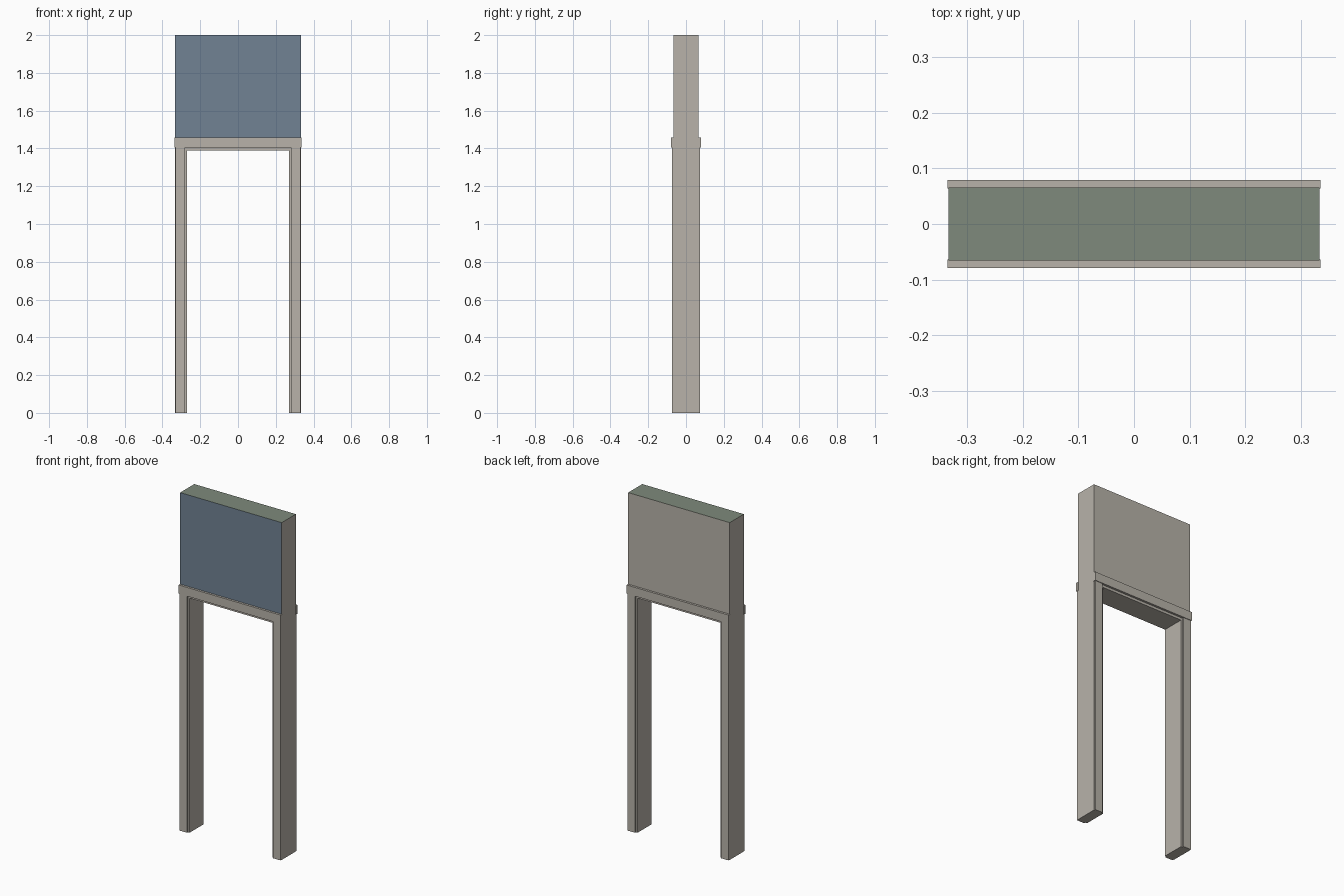
import bpy, bmesh
from mathutils import Vector

cube = bpy.data.objects.get("Cube")
if cube:
    bpy.data.objects.remove(cube, do_unlink=True)


def make_material(name, rgb):
    mat = bpy.data.materials.new(name)
    mat.use_nodes = True
    mat.diffuse_color = (*rgb, 1)
    mat.node_tree.nodes["Principled BSDF"].inputs["Base Color"].default_value = (*rgb, 1)
    return mat


stone = make_material("warm grey", (0.48, 0.45, 0.40))
blue = make_material("slate blue", (0.165, 0.225, 0.295))
green = make_material("sage green", (0.21, 0.255, 0.20))


def extrude_profile(name, points, y0, y1, cut_z=None):
    """Extrude an x-z outline from y0 to y1."""
    bm = bmesh.new()
    face = bm.faces.new([bm.verts.new((x, y0, z)) for x, z in points])
    moved = bmesh.ops.extrude_face_region(bm, geom=[face])["geom"]
    verts = [v for v in moved if isinstance(v, bmesh.types.BMVert)]
    bmesh.ops.translate(bm, verts=verts, vec=(0, y1 - y0, 0))
    if cut_z is not None:
        bmesh.ops.bisect_plane(bm, geom=bm.verts[:] + bm.edges[:] + bm.faces[:],
                               plane_co=Vector((0, 0, cut_z)), plane_no=Vector((0, 0, 1)))
    bmesh.ops.recalc_face_normals(bm, faces=bm.faces[:])
    mesh = bpy.data.meshes.new(name)
    bm.to_mesh(mesh)
    bm.free()
    mesh.materials.append(stone)
    obj = bpy.data.objects.new(name, mesh)
    bpy.context.collection.objects.link(obj)
    return obj


def rectangle(x0, x1, z0, z1):
    return [(x0, z0), (x1, z0), (x1, z1), (x0, z1)]


# Wall with doorway opening
half, opening, head, depth = 0.333, 0.271, 1.39, 0.066
band = 1.43
outline = [(-half, 0), (-opening, 0), (-opening, head), (opening, head),
           (opening, 0), (half, 0), (half, 2), (-half, 2)]
wall = extrude_profile("doorway_wall", outline, -depth, depth, band)
wall.data.materials.append(blue)
wall.data.materials.append(green)
for poly in wall.data.polygons:
    if poly.normal.y < -0.9 and poly.center.z > band:
        poly.material_index = 1
    elif poly.normal.z > 0.9 and poly.center.z > band:
        poly.material_index = 2

# Door casing on both faces: two posts and a slightly proud lintel
for side, label in ((-1, "front"), (1, "back")):
    for hand, end in ((1, "left"), (-1, "right")):
        post = rectangle(hand * 0.281, hand * 0.331, 0, 1.406)
        extrude_profile(f"{label}_{end}_post_trim", post, side * 0.064, side * 0.075)
    extrude_profile(f"{label}_lintel_trim", rectangle(-0.335, 0.335, 1.405, 1.457),
                    side * 0.064, side * 0.079)
